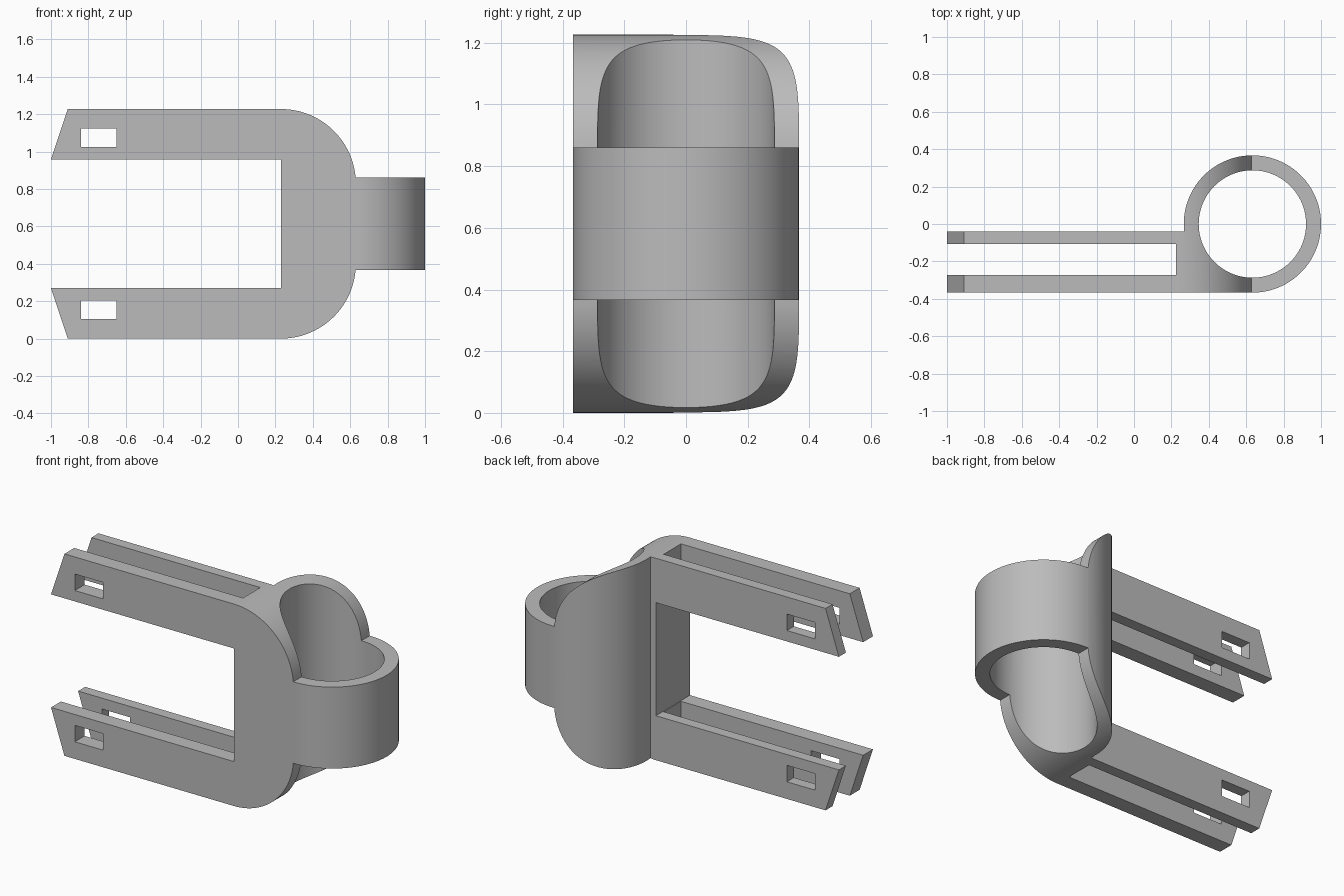
import bpy, bmesh, math

cube = bpy.data.objects.get("Cube")
if cube:
    bpy.data.objects.remove(cube, do_unlink=True)

HEIGHT = 1.227
RING_X, RING_R, BORE_R = 0.633, 0.367, 0.287

gray = bpy.data.materials.new("plain gray")
gray.use_nodes = True
color = (0.5, 0.5, 0.5, 1)
gray.diffuse_color = color
gray.node_tree.nodes["Principled BSDF"].inputs["Base Color"].default_value = color


def arc(cx, cy, r, start, end, steps):
    angles = [math.radians(start + (end - start) * i / steps) for i in range(steps + 1)]
    return [(cx + r * math.cos(a), cy + r * math.sin(a)) for a in angles]


def prism(name, points, low, high, axis):
    """Extrude a 2D outline along z (plan outline) or y (front outline)."""
    bm = bmesh.new()
    place = (lambda p: (p[0], p[1], low)) if axis == "z" else (lambda p: (p[0], low, p[1]))
    face = bm.faces.new([bm.verts.new(place(p)) for p in points])
    moved = bmesh.ops.extrude_face_region(bm, geom=[face])["geom"]
    depth = high - low
    bmesh.ops.translate(bm, verts=[v for v in moved if isinstance(v, bmesh.types.BMVert)],
                        vec=(0, 0, depth) if axis == "z" else (0, depth, 0))
    bmesh.ops.recalc_face_normals(bm, faces=bm.faces)
    mesh = bpy.data.meshes.new(name)
    bm.to_mesh(mesh)
    bm.free()
    obj = bpy.data.objects.new(name, mesh)
    bpy.context.collection.objects.link(obj)
    mesh.materials.append(gray)
    return obj


def combine(target, tool, operation):
    mod = target.modifiers.new(operation, "BOOLEAN")
    mod.operation, mod.object, mod.solver = operation, tool, "EXACT"
    bpy.context.view_layer.objects.active = target
    bpy.ops.object.modifier_apply(modifier=mod.name)
    bpy.data.objects.remove(tool, do_unlink=True)


# Plan outline: two parallel plates, slot between them, round socket at the end
back, slot_back, slot_front, slot_end = -0.04, -0.107, -0.273, 0.225
meet = 180 + math.degrees(math.asin(-back / RING_R))
plan = [(-1.1, -RING_R)] + arc(RING_X, 0, RING_R, -90, meet, 96)
plan += [(-1.1, back), (-1.1, slot_back), (slot_end, slot_back),
         (slot_end, slot_front), (-1.1, slot_front)]
clamp = prism("forked_clamp", plan, -0.2, HEIGHT + 0.2, "z")

# Socket bore
bore = prism("bore_cutter", arc(RING_X, 0, BORE_R, 0, 360 * 95 / 96, 95), -0.5, HEIGHT + 0.5, "z")
combine(clamp, bore, "DIFFERENCE")

# Front outline: upper half, mirrored for the lower half
ring_top, arc_r, arc_x = 0.861, 0.4, 0.23
arc_z = HEIGHT - arc_r
tilt = math.degrees(math.asin((ring_top - arc_z) / arc_r))
upper = [(1.2, ring_top)] + arc(arc_x, arc_z, arc_r, tilt, 90, 32)
upper += [(-0.91, HEIGHT), (-1, 0.957), (arc_x, 0.957)]
front = upper + [(x, HEIGHT - z) for x, z in reversed(upper)]
combine(clamp, prism("outline_cutter", front, -0.6, 0.6, "y"), "INTERSECT")

# Rectangular pin windows through both prongs
for z in (0.154, HEIGHT - 0.154):
    window = [(-0.84, z - 0.05), (-0.65, z - 0.05), (-0.65, z + 0.05), (-0.84, z + 0.05)]
    combine(clamp, prism("window_cutter", window, -0.6, 0.2, "y"), "DIFFERENCE")

# Smooth curved walls, sharp edges
bpy.ops.object.select_all(action="DESELECT")
clamp.select_set(True)
bpy.context.view_layer.objects.active = clamp
bpy.ops.object.shade_smooth_by_angle(angle=math.radians(30))
